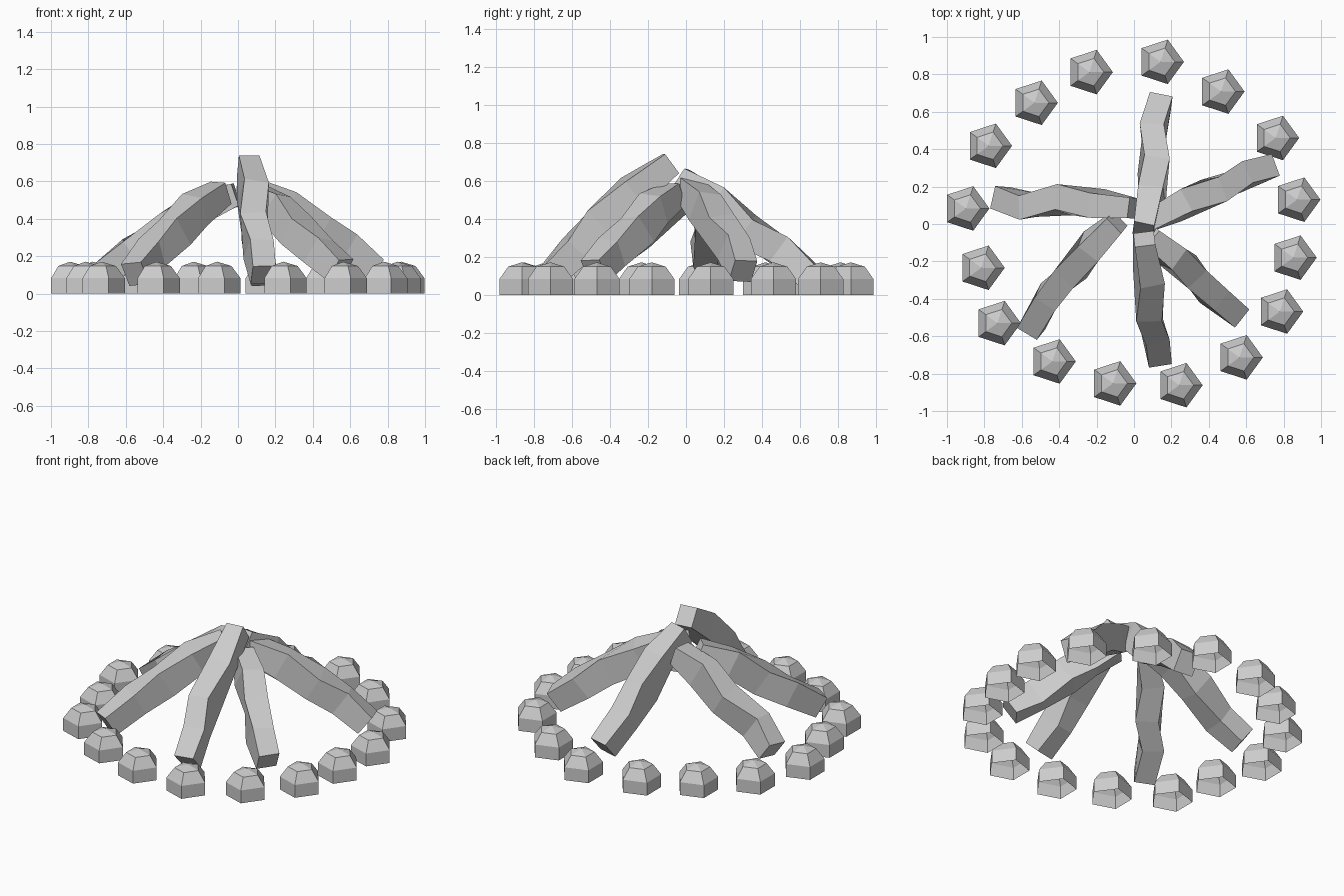
import bpy, bmesh
from math import sin, cos, radians, tau
from mathutils import Vector

if "Cube" in bpy.data.objects:
    bpy.data.objects.remove(bpy.data.objects["Cube"])


def finish(bm, name):
    bmesh.ops.recalc_face_normals(bm, faces=bm.faces)
    mesh = bpy.data.meshes.new(name)
    bm.to_mesh(mesh)
    bm.free()
    obj = bpy.data.objects.new(name, mesh)
    bpy.context.collection.objects.link(obj)
    return obj


# Stone: five-sided dome, open underneath
def stone(name, x, y):
    bm = bmesh.new()
    rings = [[bm.verts.new((x + r * cos(tau * i / 5), y + r * sin(tau * i / 5), z))
              for i in range(5)]
             for r, z in ((0.125, 0), (0.125, 0.083), (0.077, 0.148))]
    apex = bm.verts.new((x, y, 0.171))
    for i in range(5):
        j = (i + 1) % 5
        for a, b in zip(rings, rings[1:]):
            bm.faces.new((a[i], a[j], b[j], b[i]))
        bm.faces.new((rings[-1][i], rings[-1][j], apex))
    return finish(bm, name)


# Log: square section swept along a crooked path, thicker and twisted mid-way
def log(name, path, width=0.12, height=0.13):
    pts = [Vector(p) for p in path]
    side = (pts[-1] - pts[0]).cross(Vector((0, 0, 1))).normalized()
    bm = bmesh.new()
    rings = []
    for i, p in enumerate(pts):
        t = (pts[min(i + 1, len(pts) - 1)] - pts[max(i - 1, 0)]).normalized()
        s = (side - t * side.dot(t)).normalized()
        u = s.cross(t)
        roll = radians((0, 9, -8, 8, 0)[i])
        s, u = s * cos(roll) + u * sin(roll), u * cos(roll) - s * sin(roll)
        w = width * (0.92, 1.12, 1.15, 1.08, 1.03)[i] / 2
        h = height * (0.95, 1.3, 1.3, 1.22, 1.05)[i] / 2
        rings.append([bm.verts.new(p + s * a * w + u * b * h)
                      for a, b in ((-1, -1), (1, -1), (1, 1), (-1, 1))])
    for a, b in zip(rings, rings[1:]):
        for i in range(4):
            j = (i + 1) % 4
            bm.faces.new((a[i], a[j], b[j], b[i]))
    bm.faces.new(rings[0])
    bm.faces.new(rings[-1])
    return finish(bm, name)


# Ring of stones
stones = [(.142, .867), (.466, .708), (.758, .46), (.872, .13), (.852, -.18),
          (.78, -.468), (.564, -.713), (.242, -.862), (-.112, -.852),
          (-.436, -.735), (-.73, -.53), (-.816, -.234), (-.898, .083),
          (-.777, .418), (-.532, .648), (-.238, .812)]
for n, (x, y) in enumerate(stones, 1):
    stone(f"stone_{n}", x, y)

# Logs leaning together, each from its top to its foot
log("front_log", [(.055, -.08, .69), (.08, -.28, .54), (.085, -.46, .375),
                  (.11, -.58, .235), (.135, -.71, .1)])
log("back_log", [(.05, -.03, .61), (.095, .15, .49), (.105, .31, .34),
                 (.1, .49, .235), (.14, .65, .095)])
log("right_back_log", [(.06, .01, .56), (.25, .1, .46), (.43, .18, .345),
                       (.57, .25, .245), (.72, .3, .125)])
log("right_front_log", [(.08, -.06, .53), (.2, -.17, .455), (.31, -.255, .34),
                        (.43, -.39, .225), (.55, -.48, .125)])
log("left_front_log", [(-.09, .01, .54), (-.23, -.12, .45), (-.34, -.27, .325),
                       (-.46, -.39, .22), (-.55, -.56, .105)])
log("left_back_log", [(-.01, .085, .53), (-.2, .11, .465), (-.37, .13, .345),
                      (-.57, .095, .22), (-.715, .14, .11)])
